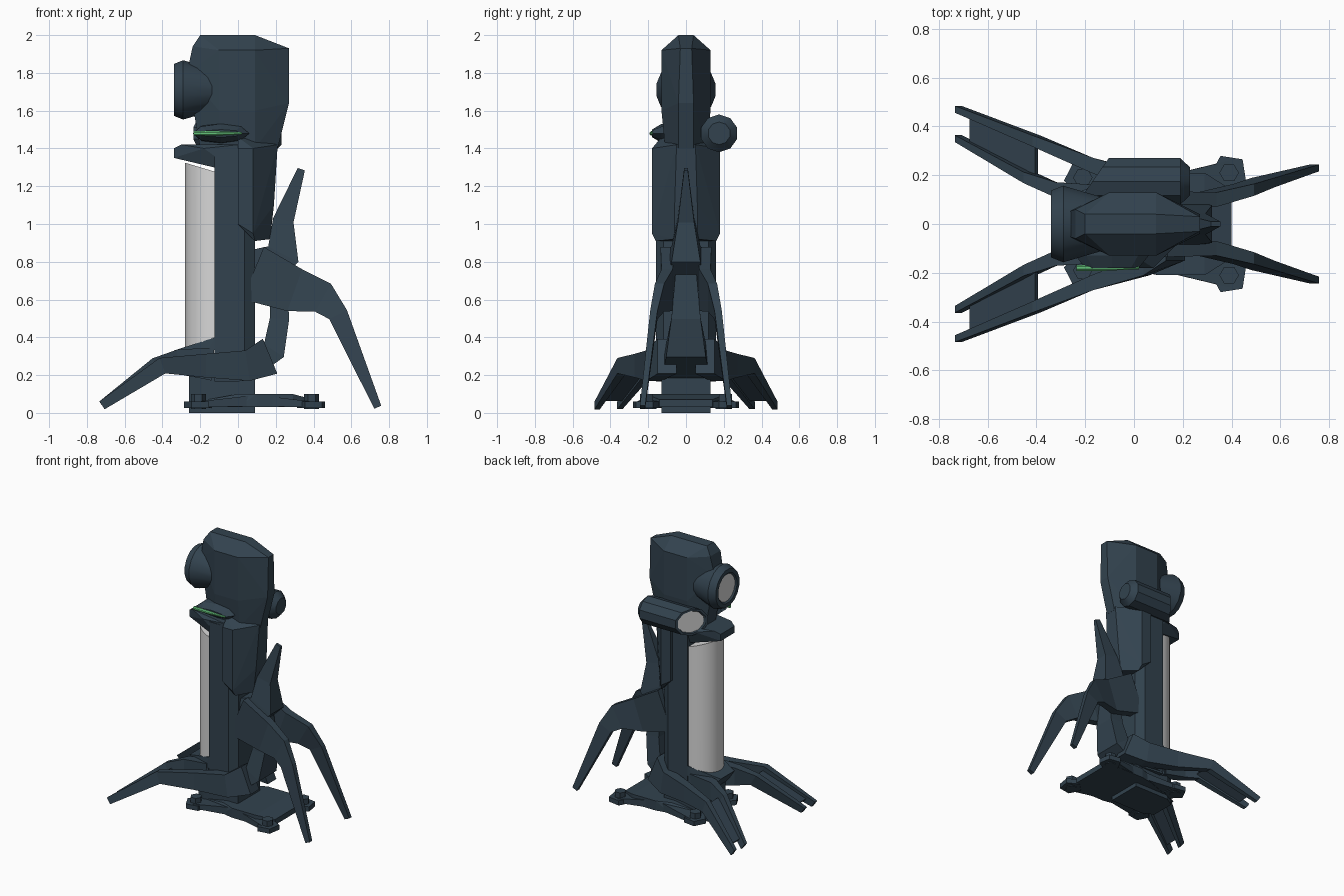
import bpy, bmesh
from math import sin, cos, pi, tau
from mathutils import Vector

if "Cube" in bpy.data.objects:
    bpy.data.objects.remove(bpy.data.objects["Cube"])


def material(name, red, green, blue):
    made = bpy.data.materials.new(name)
    made.use_nodes = True
    color = (red, green, blue, 1)
    made.diffuse_color = color
    made.node_tree.nodes["Principled BSDF"].inputs["Base Color"].default_value = color
    return made


SLATE = material("dark slate", .032, .055, .077)
PALE = material("pale grey", .68, .68, .68)
GREEN = material("signal green", .13, .55, .2)


def finish(name, bm, materials, smooth=False):
    bmesh.ops.recalc_face_normals(bm, faces=bm.faces)
    mesh = bpy.data.meshes.new(name)
    bm.to_mesh(mesh)
    bm.free()
    for entry in materials:
        mesh.materials.append(entry)
    part = bpy.data.objects.new(name, mesh)
    bpy.context.collection.objects.link(part)
    if smooth:
        bpy.ops.object.select_all(action='DESELECT')
        part.select_set(True)
        bpy.context.view_layer.objects.active = part
        bpy.ops.object.shade_smooth_by_angle(angle=.6)


def loft(name, rings, materials=(SLATE,), smooth=False):
    """Skin rings of equal length; the first cap takes the last material."""
    bm = bmesh.new()
    loops = [[bm.verts.new(point) for point in ring] for ring in rings]
    for lower, upper in zip(loops, loops[1:]):
        for i in range(len(lower)):
            bm.faces.new((lower[i - 1], lower[i], upper[i], upper[i - 1]))
    bm.faces.new(loops[0]).material_index = len(materials) - 1
    bm.faces.new(loops[-1])
    finish(name, bm, materials, smooth)


def limb(name, path, depth, width, side=1):
    """Box-section limb along a path; depth and half width taper evenly."""
    points = [Vector((x, side * y, z)) for x, y, z in path]
    last = len(points) - 1
    rings = []
    for i, point in enumerate(points):
        along = points[min(i + 1, last)] - points[max(i - 1, 0)]
        across = Vector((-along.z, 0, along.x)).normalized()
        part = i / last
        up = across * (depth[0] + (depth[1] - depth[0]) * part) / 2
        out = Vector((0, width[0] + (width[1] - width[0]) * part, 0))
        rings.append([point + up + out, point + up - out,
                      point - up - out, point - up + out])
    loft(name, rings)


def hull(name, points):
    """Convex solid, symmetric about the middle plane."""
    bm = bmesh.new()
    for x, y, z in points:
        bm.verts.new((x, y, z))
        bm.verts.new((x, -y, z))
    bmesh.ops.convex_hull(bm, input=bm.verts)
    loose = [vert for vert in bm.verts if not vert.link_faces]
    bmesh.ops.delete(bm, geom=loose, context='VERTS')
    finish(name, bm, (SLATE,))


def prism(name, outline, bottom, top):
    hull(name, [(x, y, z) for x, y in outline for z in (bottom, top)])


def turned(name, center_y, center_z, sides, profile, materials, slant=0):
    """Round part along x; profile gives x, radius and whether it is slanted."""
    rings = []
    for x, radius, tilted in profile:
        ring = []
        for i in range(sides):
            angle = tau * (i + .5) / sides
            across = radius * cos(angle)
            ring.append((x + slant * tilted * across, center_y + across,
                         center_z + radius * sin(angle)))
        rings.append(ring)
    loft(name, rings, materials, True)


def post(name, x, y, radius, bottom, top, sides, turn=0):
    angles = [turn + tau * i / sides for i in range(sides)]
    loft(name, [[(x + radius * cos(a), y + radius * sin(a), z) for a in angles]
                for z in (bottom, top)])


# Main column and its foot
prism("column", [(-.125, .16), (.035, .16), (.09, .12)], .18, 1.4)
prism("column_foot", [(-.26, .09), (-.19, .13), (.09, .13)], 0, .3)

# Curved display with sloping ends
steps = 14
arc = [(-.12 - .16 * sin(pi * i / steps), .15 * cos(pi * i / steps))
       for i in range(steps + 1)]
loft("display", [[(x, y, .45 + .4 * x) for x, y in arc],
                 [(x, y, 1.24 - .3 * x) for x, y in arc]], (PALE,), True)

# Collars below and above the display
hull("lower_collar", [(-.34, .08, .33), (-.24, .13, .2),
                      (-.12, .16, .4), (-.14, .16, .17)])
hull("upper_collar", [(-.34, .08, 1.4), (-.34, .08, 1.35), (-.3, .1, 1.42),
                      (-.18, .15, 1.4), (0, .16, 1.42), (0, .16, 1.27)])

# Head: narrow front and back edges, broad cheeks between
edges = [(-.2, .04, 2), (.09, .04, 2), (.27, .03, 1.93), (-.24, .06, 1.94),
         (-.27, .05, 1.8), (.27, .04, 1.64), (-.2, .06, 1.4), (.21, .04, 1.4)]
cheeks = [(x, y, z) for x in (-.1, .09)
          for y, z in ((.13, 1.92), (.13, 1.6), (.11, 1.4))]
hull("head", edges + cheeks)

# Back plate under the head
hull("back_plate", [(0, .18, 1.4), (0, .13, 1.46), (0, .18, 1), (.08, .18, 1.4),
                    (.08, .18, .95), (.09, .16, .91), (.17, .06, .92),
                    (.19, .06, 1.1), (.21, .05, 1.42)])

# Round lamp on the head, and side tube with a slanted lens
turned("head_lamp", 0, 1.71, 16,
       [(-.33, .1, False), (-.34, .11, False), (-.34, .14, False),
        (-.29, .16, False), (-.09, .1, False)], (SLATE, PALE))
turned("side_tube", .175, 1.48, 10,
       [(-.16, .08, True), (-.17, .085, True), (-.17, .1, True),
        (.19, .1, False), (.23, .06, False)], (SLATE, PALE), slant=.7)

# Side fin: an elongated outline shrinking outward, with its signal rod
fin_rings = []
for y, length, height in ((-.08, .15, .055), (-.13, .15, .05), (-.18, .11, .02)):
    angles = [tau * i / 8 for i in range(8)]
    fin_rings.append([(length * cos(a) - .09, y, 1.48 + height * sin(a))
                      for a in angles])
loft("side_fin", fin_rings)
turned("signal_rod", -.18, 1.48, 8,
       [(-.235, .013, False), (-.12, .013, False), (.02, .006, False)], (GREEN,))

# Rear spine spike and lower shell
limb("rear_spike", [(.1, 0, .75), (.24, 0, .84), (.24, 0, 1.02), (.335, 0, 1.29)],
     depth=(.25, .04), width=(.11, .01))
limb("rear_shell", [(.21, 0, .8), (.22, 0, .5), (.19, 0, .33),
                    (.05, 0, .24), (-.12, 0, .25)],
     depth=(.08, .17), width=(.05, .16))

# Legs and base corners, mirrored from front to back
for side, tag in ((-1, "front"), (1, "back")):
    limb(tag + "_rear_leg", [(.08, .1, .74), (.3, .1, .65), (.45, .14, .61),
                             (.53, .17, .52), (.74, .23, .03)],
         depth=(.3, .04), width=(.035, .014), side=side)
    limb(tag + "_outer_prong", [(.17, .1, .3), (.05, .17, .25), (-.17, .24, .25),
                                (-.4, .34, .25), (-.72, .47, .04)],
         depth=(.2, .05), width=(.05, .014), side=side)
    limb(tag + "_inner_prong", [(-.15, .12, .26), (-.32, .14, .27),
                                (-.43, .19, .25), (-.72, .35, .04)],
         depth=(.17, .05), width=(.04, .014), side=side)
    limb(tag + "_foot_web", [(-.4, .27, .25), (-.67, .39, .07)],
         depth=(.02, .02), width=(.085, .06), side=side)
    for x, y, end in ((.39, .21, "rear"), (-.21, .19, "fore")):
        name = tag + "_" + end
        post(name + "_pad", x, side * y, .078, .025, .06, 5, side * pi / 4)
        post(name + "_pin", x, side * y, .04, .02, .1, 6)
        limb(name + "_pad_arm", [(x, y, .045), (.1, .12, .065)],
             depth=(.03, .06), width=(.05, .07), side=side)

# Base plate, lower at both ends
hull("base_plate", [(-.28, .09, .03), (-.19, .12, .065), (0, .17, .1), (0, .19, .03),
                    (.4, .14, .07), (.4, .14, .03)]
     + [(x, .21, z) for x in (.1, .29) for z in (.03, .1)])
